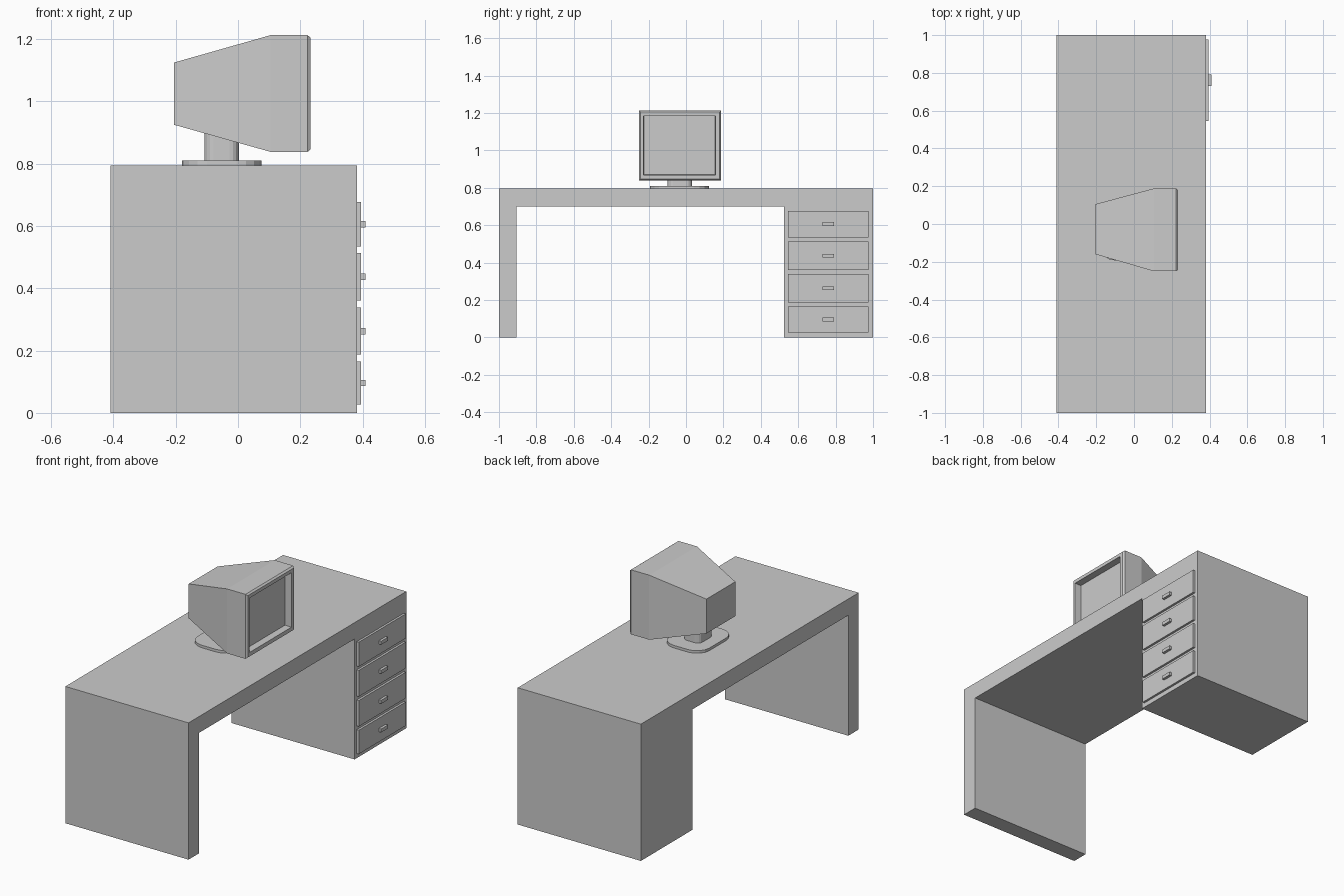
import bpy, bmesh

if "Cube" in bpy.data.objects:
    bpy.data.objects.remove(bpy.data.objects["Cube"])


def finish(bm, name):
    bmesh.ops.recalc_face_normals(bm, faces=bm.faces)
    mesh = bpy.data.meshes.new(name)
    bm.to_mesh(mesh)
    bm.free()
    obj = bpy.data.objects.new(name, mesh)
    bpy.context.collection.objects.link(obj)
    return obj


def loft(name, rings):
    """Rectangular rings (x, y0, y1, z0, z1) bridged along x and capped."""
    bm = bmesh.new()
    loops = [[bm.verts.new((x, y, z)) for y, z in
              ((y0, z0), (y1, z0), (y1, z1), (y0, z1))]
             for x, y0, y1, z0, z1 in rings]
    for a, b in zip(loops, loops[1:]):
        for i in range(4):
            j = (i + 1) % 4
            bm.faces.new((a[i], a[j], b[j], b[i]))
    bm.faces.new(loops[0])
    bm.faces.new(loops[-1])
    return finish(bm, name)


def box(name, x0, x1, *yz):
    return loft(name, [(x0, *yz), (x1, *yz)])


def rounded_block(name, x0, x1, y0, y1, z0, z1, radius):
    """Block whose upright edges are rounded."""
    obj = box(name, x0, x1, y0, y1, z0, z1)
    bm = bmesh.new()
    bm.from_mesh(obj.data)
    upright = [e for e in bm.edges
               if abs(e.verts[0].co.z - e.verts[1].co.z) > 1e-4]
    bmesh.ops.bevel(bm, geom=upright, offset=radius, segments=4,
                    profile=0.5, affect='EDGES')
    bm.to_mesh(obj.data)
    bm.free()
    return obj


# Desk body: top, side panel and drawer cabinet as one extruded profile
profile = [(-1, 0), (-0.905, 0), (-0.905, 0.70), (0.525, 0.70),
           (0.525, 0), (1, 0), (1, 0.795), (-1, 0.795)]
bm = bmesh.new()
face = bm.faces.new([bm.verts.new((-0.41, y, z)) for y, z in profile])
ext = bmesh.ops.extrude_face_region(bm, geom=[face])
bmesh.ops.translate(bm, vec=(0.792, 0, 0), verts=[
    v for v in ext["geom"] if isinstance(v, bmesh.types.BMVert)])
finish(bm, "desk_body")

# Drawer fronts with handles
for i, (z0, z1) in enumerate([(0.027, 0.165), (0.187, 0.338),
                              (0.361, 0.513), (0.535, 0.677)]):
    zc = (z0 + z1) / 2
    box(f"drawer_front_{i + 1}", 0.375, 0.395, 0.545, 0.977, z0, z1)
    box(f"drawer_handle_{i + 1}", 0.39, 0.41, 0.73, 0.792, zc - 0.01, zc + 0.01)

# Monitor housing with tapered back, chamfered rim and recessed screen
loft("monitor", [
    (-0.205, -0.16, 0.105, 0.925, 1.125),
    (0.105, -0.25, 0.188, 0.838, 1.213),
    (0.223, -0.25, 0.188, 0.838, 1.213),
    (0.233, -0.242, 0.180, 0.846, 1.205),
    (0.233, -0.227, 0.158, 0.869, 1.185),
    (0.193, -0.225, 0.156, 0.871, 1.183),
])

# Monitor stand
rounded_block("monitor_base", -0.18, 0.075, -0.193, 0.122, 0.79, 0.81, 0.08)
rounded_block("monitor_neck", -0.108, 0.003, -0.1, 0.032, 0.805, 0.9, 0.03)
